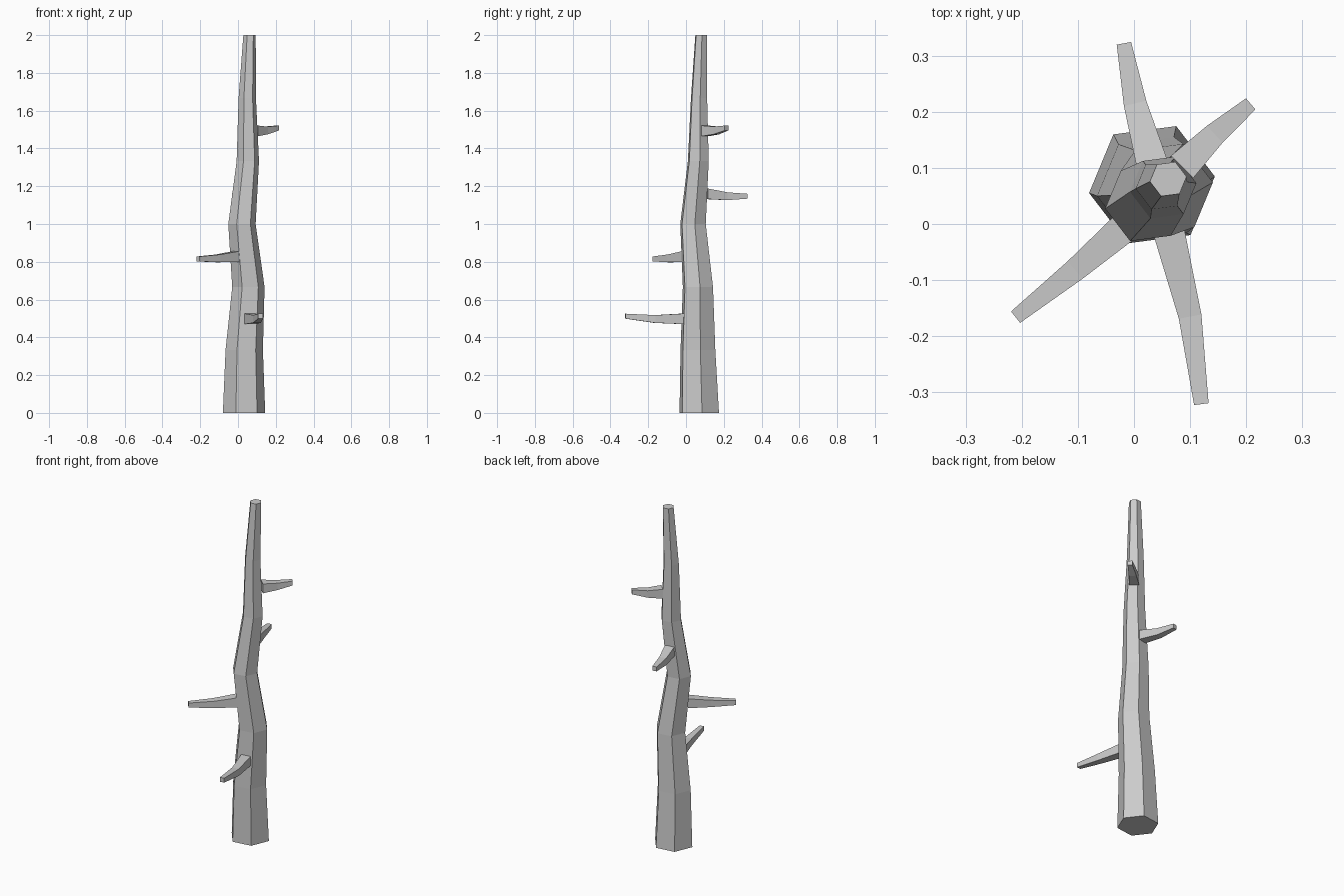
import bpy, bmesh
from math import cos, sin, radians
from mathutils import Vector

if "Cube" in bpy.data.objects:
    bpy.data.objects.remove(bpy.data.objects["Cube"])


def skin(name, rings):
    """Bridge equal-sized rings of points into a closed, flat-shaded tube."""
    bm = bmesh.new()
    loops = [[bm.verts.new(p) for p in ring] for ring in rings]
    n = len(loops[0])
    for a, b in zip(loops, loops[1:]):
        for i in range(n):
            j = (i + 1) % n
            bm.faces.new((a[i], a[j], b[j], b[i]))
    bm.faces.new(loops[0][::-1])
    bm.faces.new(loops[-1])
    bmesh.ops.recalc_face_normals(bm, faces=bm.faces)
    mesh = bpy.data.meshes.new(name)
    bm.to_mesh(mesh)
    bm.free()
    obj = bpy.data.objects.new(name, mesh)
    bpy.context.collection.objects.link(obj)
    return obj


# Trunk: crooked, evenly tapering hexagonal column
centres = [(0.032, 0.07), (0.033, 0.063), (0.055, 0.063), (0.021, 0.037),
           (0.052, 0.065), (0.049, 0.069), (0.061, 0.08)]
trunk = []
for k, (cx, cy) in enumerate(centres):
    r = 0.113 - 0.08 * k / 6
    angles = [radians(7.5 + 60 * i) for i in range(6)]
    trunk.append([(cx + r * cos(a), cy + r * sin(a), k / 3) for a in angles])
skin("trunk", trunk)


# Branch stubs: square sections of shrinking size along a bent three-point path
def branch(name, path):
    pts = [Vector(p) for p in path]
    rings = []
    for i, (p, size) in enumerate(zip(pts, (0.056, 0.041, 0.026))):
        d = pts[min(i + 1, 2)] - pts[max(i - 1, 0)]
        side = Vector((-d.y, d.x, 0)).normalized() * size / 2
        up = Vector((0, 0, size / 2))
        rings.append([p - side - up, p + side - up, p + side + up, p - side + up])
    skin(name, rings)


branch("branch_front", [(0.062, -0.013, 0.498), (0.1, -0.165, 0.497), (0.12, -0.321, 0.512)])
branch("branch_left", [(-0.01, 0.0, 0.828), (-0.105, -0.082, 0.818), (-0.211, -0.166, 0.815)])
branch("branch_back", [(0.032, 0.108, 1.16), (0.002, 0.215, 1.147), (-0.018, 0.322, 1.147)])
branch("branch_right", [(0.086, 0.102, 1.493), (0.144, 0.16, 1.495), (0.208, 0.214, 1.508)])
